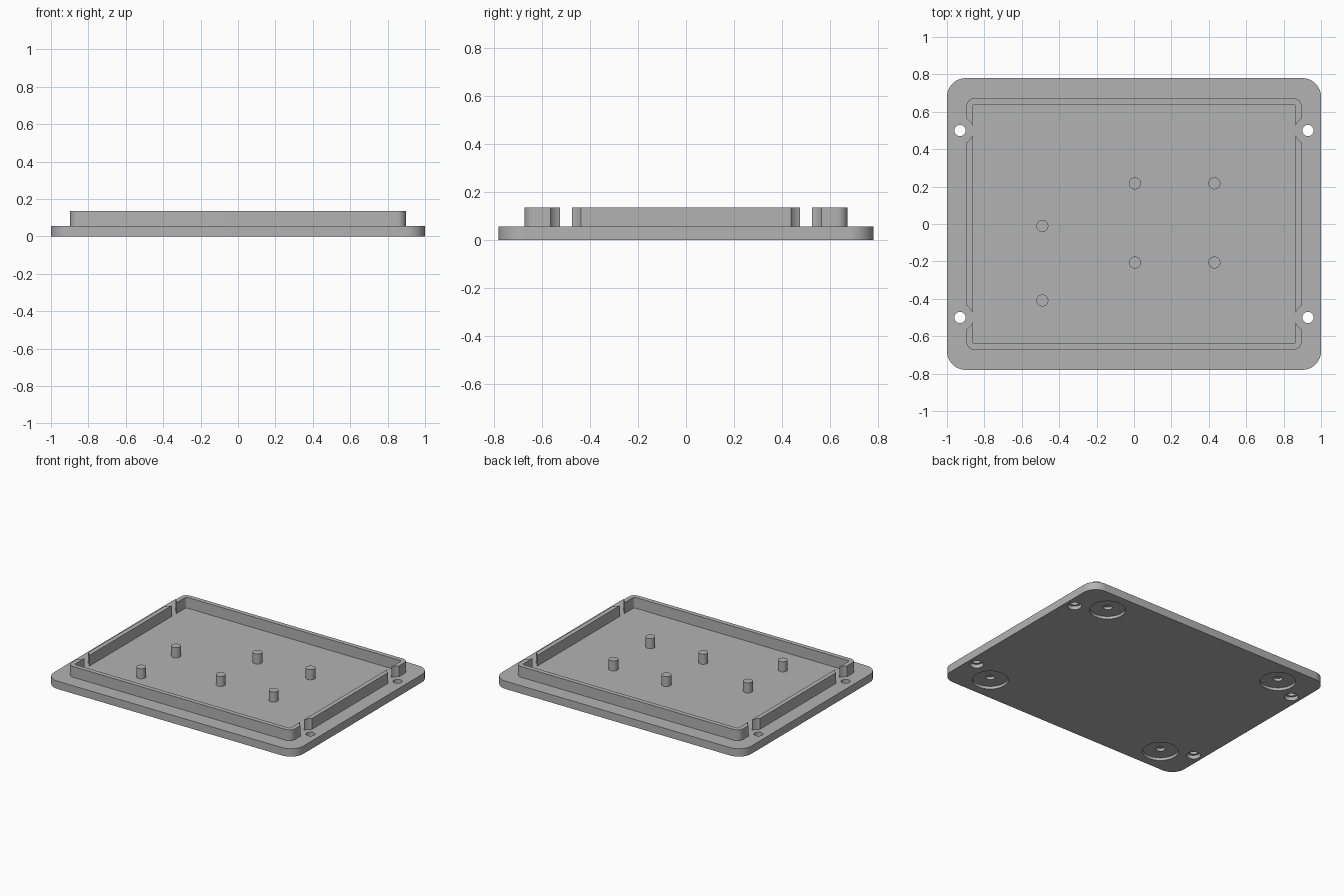
import bpy
import math

cube = bpy.data.objects.get("Cube")
if cube:
    bpy.data.objects.remove(cube, do_unlink=True)

PLATE_TOP, WALL_TOP = 0.057, 0.135
CORNERS = [(sx, sy) for sx in (-1, 1) for sy in (-1, 1)]

grey = bpy.data.materials.new("plain grey")
grey.use_nodes = True
colour = (0.45, 0.45, 0.45, 1)
grey.diffuse_color = colour
grey.node_tree.nodes["Principled BSDF"].inputs["Base Color"].default_value = colour


def prism(name, outline, z0, z1):
    """Solid made by raising a closed outline from z0 to z1."""
    n = len(outline)
    verts = [(x, y, z) for z in (z0, z1) for x, y in outline]
    sides = [(i, (i + 1) % n, n + (i + 1) % n, n + i) for i in range(n)]
    caps = [tuple(reversed(range(n))), tuple(range(n, 2 * n))]
    mesh = bpy.data.meshes.new(name)
    mesh.from_pydata(verts, [], sides + caps)
    mesh.materials.append(grey)
    obj = bpy.data.objects.new(name, mesh)
    bpy.context.collection.objects.link(obj)
    return obj


def rounded(hx, hy, r, steps=10):
    """Rectangle outline with rounded corners."""
    pts = []
    for k, (sx, sy) in enumerate([(1, 1), (-1, 1), (-1, -1), (1, -1)]):
        for i in range(steps + 1):
            a = math.pi / 2 * (k + i / steps)
            pts.append((sx * (hx - r) + r * math.cos(a),
                        sy * (hy - r) + r * math.sin(a)))
    return pts


def circle(x, y, r, n=40):
    return [(x + r * math.cos(2 * math.pi * i / n),
             y + r * math.sin(2 * math.pi * i / n)) for i in range(n)]


def cut(obj, outline, z0, z1):
    """Remove a prism from the object."""
    tool = prism("cutter", outline, z0, z1)
    mod = obj.modifiers.new("cut", "BOOLEAN")
    mod.operation, mod.solver, mod.object = "DIFFERENCE", "EXACT", tool
    bpy.context.view_layer.objects.active = obj
    bpy.ops.object.modifier_apply(modifier=mod.name)
    bpy.data.objects.remove(tool, do_unlink=True)


# Base plate with screw holes and foot recesses
plate = prism("base_plate", rounded(1, 0.78, 0.1), 0, PLATE_TOP)
for sx, sy in CORNERS:
    hole, foot = (0.93 * sx, 0.5 * sy), (0.73 * sx, 0.6 * sy)
    cut(plate, circle(*hole, 0.03), -0.1, 0.1)
    cut(plate, circle(*hole, 0.046), -0.1, 0.027)
    cut(plate, circle(*foot, 0.118), -0.1, 0.02)
    cut(plate, circle(*foot, 0.03), -0.1, 0.04)

# Locating wall, hollow and notched around the screws
wall = prism("locating_wall", rounded(0.897, 0.672, 0.045), PLATE_TOP, WALL_TOP)
cut(wall, rounded(0.864, 0.639, 0.012, 4), 0, 0.2)
for sx, sy in CORNERS:
    cut(wall, circle(0.933 * sx, 0.5 * sy, 0.0735), 0, 0.2)

# Mounting pins
pins = [prism("mounting_pin", circle(x, y, 0.032), PLATE_TOP, 0.13)
        for x, y in [(0.005, 0.217), (0.43, 0.217), (0.005, -0.206),
                     (0.43, -0.206), (-0.49, -0.01), (-0.49, -0.409)]]

# Smooth curved sides, keep edges crisp
bpy.ops.object.select_all(action="DESELECT")
for obj in [plate, wall] + pins:
    obj.select_set(True)
bpy.context.view_layer.objects.active = plate
bpy.ops.object.shade_smooth_by_angle(angle=math.radians(30))
